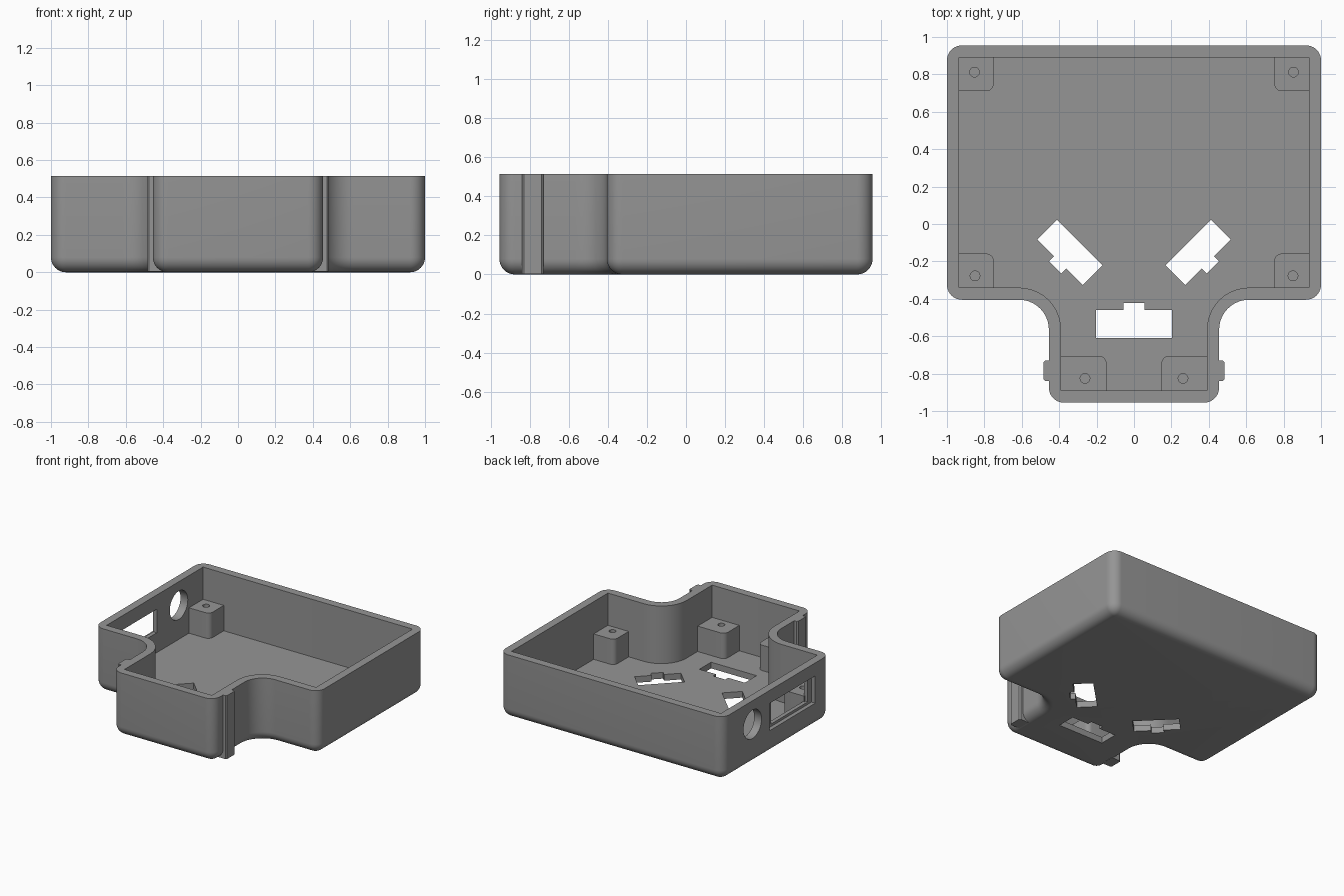
import bpy, bmesh, math
from mathutils import Vector

if "Cube" in bpy.data.objects:
    bpy.data.objects.remove(bpy.data.objects["Cube"])

H, WALL, FLOOR, R = 0.515, 0.065, 0.05, 0.08
grey = bpy.data.materials.new("grey plastic")
grey.diffuse_color = (0.3, 0.3, 0.3, 1)
grey.use_nodes = True
grey.node_tree.nodes["Principled BSDF"].inputs["Base Color"].default_value = grey.diffuse_color


def make(name, bm):
    bmesh.ops.recalc_face_normals(bm, faces=bm.faces)
    me = bpy.data.meshes.new(name)
    bm.to_mesh(me)
    bm.free()
    me.materials.append(grey)
    ob = bpy.data.objects.new(name, me)
    bpy.context.collection.objects.link(ob)
    return ob


def prism(name, pts, z0, z1):
    bm = bmesh.new()
    f = bm.faces.new([bm.verts.new((x, y, z0)) for x, y in pts])
    up = bmesh.ops.extrude_face_region(bm, geom=[f])["geom"]
    bmesh.ops.translate(bm, vec=(0, 0, z1 - z0),
                        verts=[v for v in up if isinstance(v, bmesh.types.BMVert)])
    return make(name, bm)


def rect(x0, x1, y0, y1):
    return [(x0, y0), (x1, y0), (x1, y1), (x0, y1)]


def circle(x, y, r, n=32):
    return [(x + r * math.cos(2 * math.pi * i / n), y + r * math.sin(2 * math.pi * i / n))
            for i in range(n)]


def cut(ob, cutter):
    cutter.hide_render = True
    m = ob.modifiers.new("cut", 'BOOLEAN')
    m.operation, m.solver, m.object = 'DIFFERENCE', 'EXACT', cutter
    bpy.context.view_layer.objects.active = ob
    bpy.ops.object.modifier_apply(modifier=m.name)
    bpy.data.objects.remove(cutter)


def smooth(ob):
    bpy.ops.object.select_all(action='DESELECT')
    ob.select_set(True)
    bpy.context.view_layer.objects.active = ob
    bpy.ops.object.shade_smooth_by_angle(angle=math.radians(30))


def arc(cx, cy, r, a0, a1, n=10):
    return [(cx + r * math.cos(math.radians(a0 + (a1 - a0) * i / n)),
             cy + r * math.sin(math.radians(a0 + (a1 - a0) * i / n))) for i in range(n + 1)]


def outline(d, r):
    """T-shaped outline moved inward by d, with convex corner radius r."""
    x, top, step, stem, low = 1 - d, 0.955 - d, -0.405 + d, 0.455 - d, -0.955 + d
    half = (arc(stem - r, low + r, r, -90, 0)
            + arc(0.615, -0.565, 0.16 + d, 180, 90)
            + arc(x - r, step + r, r, -90, 0)
            + arc(x - r, top - r, r, 0, 90))
    return half + [(-px, py) for px, py in reversed(half)]


# open tray: rounded underside, outer wall, rim, inner wall, floor
levels = []
for i in range(9):
    a = math.radians(90 * i / 8)
    d = R * (1 - math.sin(a)) * 0.99
    levels.append((outline(d, R - d), R * (1 - math.cos(a))))
levels += [(outline(0, R), H), (outline(WALL, 0.001), H), (outline(WALL, 0.001), FLOOR)]
bm = bmesh.new()
rings = [[bm.verts.new((x, y, z)) for x, y in pts] for pts, z in levels]
for a, b in zip(rings, rings[1:]):
    for i in range(len(a)):
        j = (i + 1) % len(a)
        bm.faces.new((a[i], a[j], b[j], b[i]))
bm.faces.new(rings[0])
bm.faces.new(rings[-1])
tray = make("tray", bm)

# floor slots with a small key notch on one side
slot = [(-0.203, -0.075), (0.203, -0.075), (0.203, 0.075), (0.055, 0.075),
        (0.055, 0.112), (-0.055, 0.112), (-0.055, 0.075), (-0.203, 0.075)]
cut(tray, prism("slot_cutter", [(x, y - 0.535) for x, y in slot], -0.1, 0.15))
for s in (-1, 1):
    c = math.sqrt(0.5)
    pts = []
    for x, y in slot:
        x *= 0.172 / 0.203
        pts.append((s * (0.3425 + c * (x + y)), -0.152 + c * (x - y)))
    cut(tray, prism("slot_cutter", pts, -0.1, 0.15))


# left wall openings: shapes drawn in (y, z), pushed along x
def wall_cutter(pts, x0, x1):
    ob = prism("wall_cutter", pts, x0, x1)
    for v in ob.data.vertices:
        v.co = Vector((v.co.z, v.co.x, v.co.y))
    return ob


cut(tray, wall_cutter(circle(0.58, 0.325, 0.115), -1.1, -0.9))
cut(tray, wall_cutter(rect(-0.22, 0.365, 0.19, 0.41), -1.1, -0.967))
cut(tray, wall_cutter(rect(-0.17, 0.30, 0.21, 0.40), -1.1, -0.9))
smooth(tray)


# screw posts in the corners, inner corner rounded
def post(name, cx, cy, fx, fy, hx, hy):
    """(cx, cy) is the wall corner, (fx, fy) the free corner, (hx, hy) the hole."""
    sx, sy = math.copysign(1, fx - cx), math.copysign(1, fy - cy)
    r = 0.04
    cx, cy = cx - sx * 0.01, cy - sy * 0.01
    pts = [(cx, cy), (fx, cy)]
    pts += [(fx - sx * r + sx * px, fy - sy * r + sy * py) for px, py in arc(0, 0, r, 0, 90, 6)]
    pts += [(cx, fy)]
    ob = prism(name, pts, FLOOR - 0.01, 0.255)
    cut(ob, prism("hole_cutter", circle(hx, hy, 0.026, 20), 0.08, 0.3))
    smooth(ob)


for s, side in ((-1, "left"), (1, "right")):
    post("back_post_" + side, s * 0.935, 0.89, s * 0.75, 0.71, s * 0.853, 0.812)
    post("middle_post_" + side, s * 0.935, -0.34, s * 0.75, -0.158, s * 0.85, -0.277)
    post("front_post_" + side, s * 0.39, -0.89, s * 0.147, -0.705, s * 0.262, -0.825)
    # vertical rib on the side of the narrow front part
    rib = [(0.40, -0.84), (0.475, -0.84), (0.485, -0.83), (0.485, -0.74),
           (0.475, -0.73), (0.40, -0.73)]
    prism("side_rib_" + side, [(s * x, y) for x, y in rib], 0.003, H)
